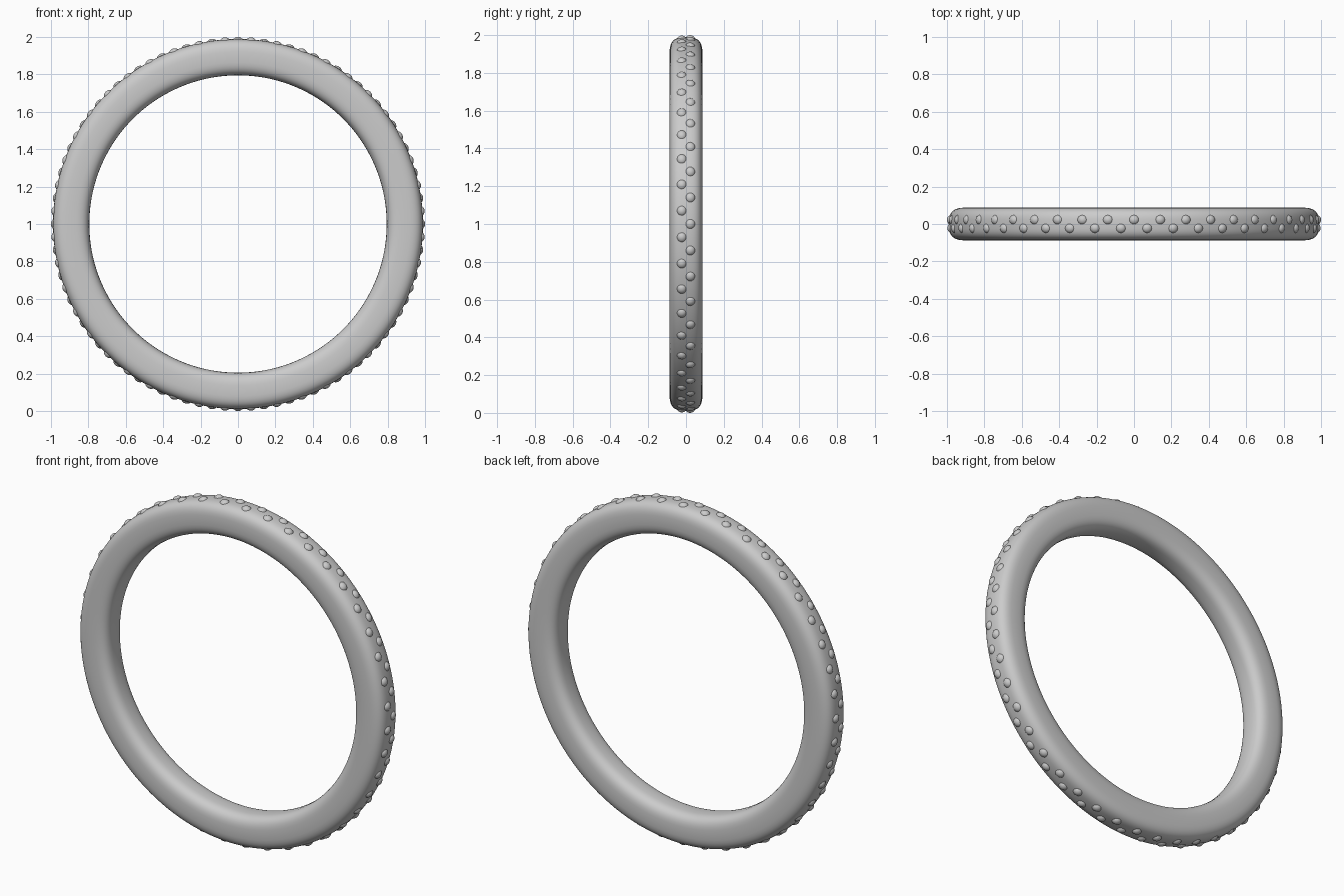
import bpy, bmesh, math
from mathutils import Matrix

if "Cube" in bpy.data.objects:
    bpy.data.objects.remove(bpy.data.objects["Cube"])

CENTRE_Z = 1.0
MID_R, HALF_R, HALF_W = 0.892, 0.097, 0.0875
SEGS, PROF = 144, 40


def make_object(name, bm):
    bmesh.ops.recalc_face_normals(bm, faces=bm.faces)
    for f in bm.faces:
        f.smooth = True
    mesh = bpy.data.meshes.new(name)
    bm.to_mesh(mesh)
    bm.free()
    ob = bpy.data.objects.new(name, mesh)
    ob.location.z = CENTRE_Z
    bpy.context.collection.objects.link(ob)
    return ob


def spow(v, p):
    return math.copysign(abs(v) ** p, v)


# Tyre ring: rounded-box section swept round the y axis
bm = bmesh.new()
rings = []
for i in range(SEGS):
    a = math.tau * i / SEGS
    ring = []
    for j in range(PROF):
        t = math.tau * j / PROF
        r = MID_R + HALF_R * spow(math.cos(t), 2 / 3)
        y = HALF_W * spow(math.sin(t), 2 / 3)
        ring.append(bm.verts.new((r * math.sin(a), y, r * math.cos(a))))
    rings.append(ring)
for i in range(SEGS):
    p, q = rings[i], rings[(i + 1) % SEGS]
    for j in range(PROF):
        k = (j + 1) % PROF
        bm.faces.new((p[j], p[k], q[k], q[j]))
make_object("tyre_ring", bm)

# Tread knobs: two staggered rows of low domes
bm = bmesh.new()
COUNT = 44
for i in range(COUNT * 2):
    a = math.tau * i / (COUNT * 2)
    y = 0.022 if i % 2 == 0 else -0.022
    m = (Matrix.Rotation(a, 4, 'Y') @ Matrix.Translation((0, y, 0.976))
         @ Matrix.Diagonal((0.029, 0.027, 0.024, 1)))
    bmesh.ops.create_uvsphere(bm, u_segments=16, v_segments=10, radius=1, matrix=m)
make_object("tread_knobs", bm)
